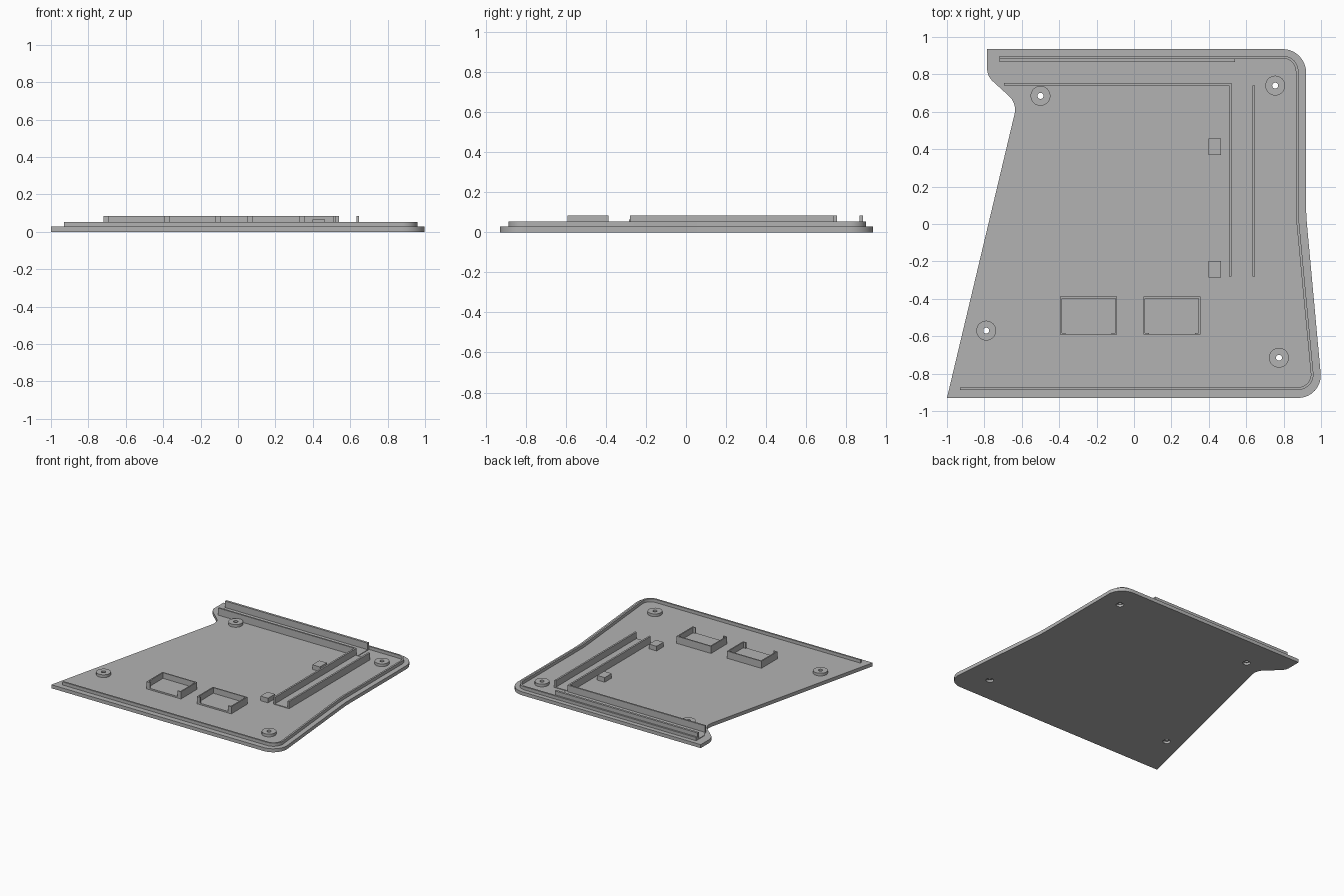
import bpy, bmesh, math
from mathutils import Vector

if "Cube" in bpy.data.objects:
    bpy.data.objects.remove(bpy.data.objects["Cube"])

grey = bpy.data.materials.new("plain grey")
grey.use_nodes = True
COLOUR = (0.45, 0.45, 0.45, 1)
grey.diffuse_color = COLOUR
grey.node_tree.nodes["Principled BSDF"].inputs["Base Color"].default_value = COLOUR

FLOOR, LIP, WALL = 0.028, 0.053, 0.085
SINK = 0.004  # overlap of raised parts with the plate


def rounded(corners, closed=False, steps=10):
    """Turn (x, y, radius) corners into a path with true arcs."""
    path, n = [], len(corners)
    for i, (x, y, r) in enumerate(corners):
        p = Vector((x, y))
        if r == 0 or (not closed and i in (0, n - 1)):
            path.append(p)
            continue
        a = (Vector(corners[i - 1][:2]) - p).normalized()
        b = (Vector(corners[(i + 1) % n][:2]) - p).normalized()
        half = a.angle(b) / 2
        centre = p + (a + b).normalized() * (r / math.sin(half))
        start = p + a * (r / math.tan(half)) - centre
        end = p + b * (r / math.tan(half)) - centre
        turn = start.angle_signed(end)
        for k in range(steps + 1):
            t = -turn * k / steps
            c, s = math.cos(t), math.sin(t)
            path.append(centre + Vector((start.x * c - start.y * s, start.x * s + start.y * c)))
    return path


def prism(name, outline, z0, z1):
    """Extrude a closed outline between two heights."""
    bm = bmesh.new()
    face = bm.faces.new([bm.verts.new((p[0], p[1], z0)) for p in outline])
    new = bmesh.ops.extrude_face_region(bm, geom=[face])["geom"]
    bmesh.ops.translate(bm, vec=(0, 0, z1 - z0), verts=[v for v in new if isinstance(v, bmesh.types.BMVert)])
    bmesh.ops.recalc_face_normals(bm, faces=bm.faces)
    mesh = bpy.data.meshes.new(name)
    bm.to_mesh(mesh)
    bm.free()
    mesh.materials.append(grey)
    obj = bpy.data.objects.new(name, mesh)
    bpy.context.collection.objects.link(obj)
    return obj


def wall(name, path, width, top):
    """Upright wall of constant width along an open path."""
    path = [Vector(p) for p in path]
    left, right = [], []
    for i, p in enumerate(path):
        d0 = (p - path[i - 1]).normalized() if i else (path[1] - p).normalized()
        d1 = (path[i + 1] - p).normalized() if i < len(path) - 1 else d0
        d = (d0 + d1).normalized()
        side = Vector((-d.y, d.x)) * (width / 2 / d.dot(d0))
        left.append(p + side)
        right.append(p - side)
    return prism(name, left + right[::-1], FLOOR - SINK, top)


def block(name, x0, x1, y0, y1, top):
    return prism(name, [(x0, y0), (x1, y0), (x1, y1), (x0, y1)], FLOOR - SINK, top)


def circle(x, y, r, n=32):
    return [(x + r * math.cos(2 * math.pi * k / n), y + r * math.sin(2 * math.pi * k / n)) for k in range(n)]


def cut(target, cutter):
    cutter.hide_render = True
    cutter.hide_set(True)
    mod = target.modifiers.new(cutter.name, "BOOLEAN")
    mod.operation = "DIFFERENCE"
    mod.solver = "EXACT"
    mod.object = cutter
    bpy.context.view_layer.objects.active = target
    bpy.ops.object.modifier_apply(modifier=mod.name)
    bpy.data.objects.remove(cutter)


# Base plate
base_plate = prism("base_plate", rounded([
    (-1, -0.93, 0), (1.01, -0.93, 0.12), (0.92, 0.05, 1.2), (0.92, 0.935, 0.125),
    (-0.785, 0.935, 0), (-0.785, 0.79, 0.09), (-0.625, 0.645, 0.1)], closed=True), 0, FLOOR)

# Locating lip that follows the outer edge
lip = wall("edge_lip", rounded([
    (-0.93, -0.88, 0), (0.96, -0.88, 0.075), (0.872, 0.05, 1.2),
    (0.872, 0.892, 0.075), (-0.72, 0.892, 0)]), 0.014, LIP)

# Screw bosses with countersunk through holes
for i, (x, y) in enumerate([(-0.5, 0.685), (0.755, 0.74), (-0.79, -0.57), (0.775, -0.715)]):
    boss = prism(f"screw_boss_{i + 1}", circle(x, y, 0.053), FLOOR, 0.05)
    cut(boss, prism("boss_hole", circle(x, y, 0.016), -0.1, 0.2))
    cut(base_plate, prism("screw_hole", circle(x, y, 0.028), -0.1, 0.2))
    collar = prism(f"screw_seat_{i + 1}", circle(x, y, 0.029), 0.018, FLOOR)
    cut(collar, prism("seat_hole", circle(x, y, 0.016), -0.1, 0.2))

# Back channel and side channel: shallow floors with tall walls
prism("back_channel_floor", [(-0.72, 0.87), (-0.72, 0.795), (-0.69, 0.745), (0.54, 0.745), (0.54, 0.87)],
      FLOOR - SINK, FLOOR + 0.005)
block("side_channel_floor", 0.51, 0.645, -0.28, 0.74, FLOOR + 0.005)
block("back_channel_rear_wall", -0.72, 0.54, 0.867, 0.885, WALL)
block("back_channel_front_wall", -0.695, 0.522, 0.74, 0.753, WALL)
block("side_channel_inner_wall", 0.508, 0.522, -0.28, 0.745, WALL)
block("side_channel_outer_wall", 0.633, 0.647, -0.28, 0.74, WALL)

# Small support blocks beside the side channel
for name, y in (("front_support", -0.285), ("rear_support", 0.37)):
    block(name, 0.398, 0.465, y, y + 0.088, 0.065)

# Open-fronted trays with short returns at the front corners
for name, x in (("right_tray", -0.395), ("left_tray", 0.05)):
    x1, y0, y1 = x + 0.305, -0.592, -0.388
    block(name + "_floor", x, x1, y0, y1, 0.04)
    wall(name + "_wall", [(x + 0.03, y0 + 0.005), (x + 0.005, y0 + 0.005), (x + 0.005, y1 - 0.005),
                          (x1 - 0.005, y1 - 0.005), (x1 - 0.005, y0 + 0.005), (x1 - 0.03, y0 + 0.005)], 0.01, WALL)

# Smooth the rounded sides and keep the crisp edges
bpy.ops.object.select_all(action="DESELECT")
for obj in (base_plate, lip):
    obj.select_set(True)
bpy.context.view_layer.objects.active = base_plate
bpy.ops.object.shade_smooth_by_angle(angle=math.radians(30))
